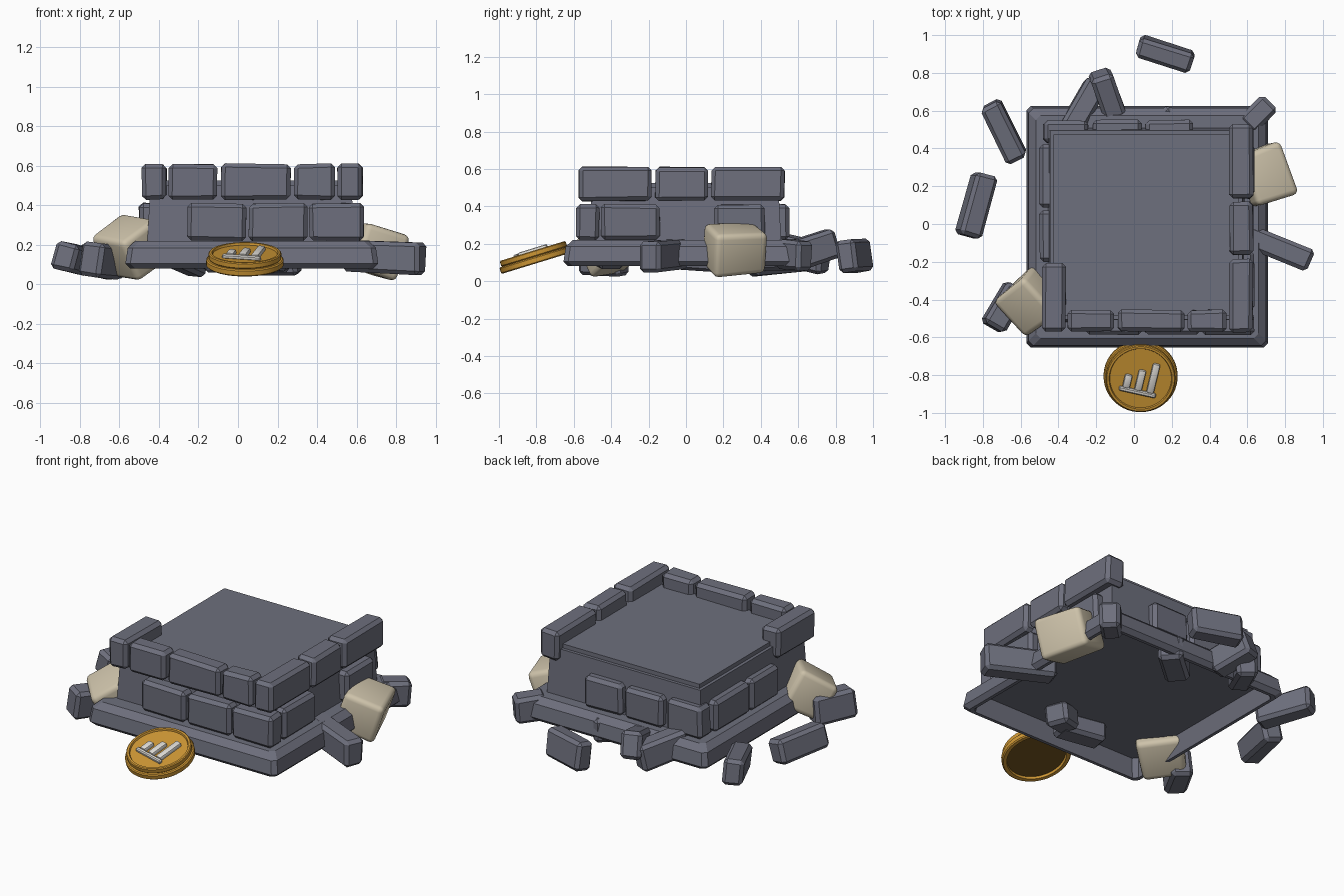
import bpy, bmesh, random
from math import radians, sin, cos, tau
from mathutils import Vector, Matrix, Euler

random.seed(4)
if "Cube" in bpy.data.objects:
    bpy.data.objects.remove(bpy.data.objects["Cube"])


def material(name, rgb):
    m = bpy.data.materials.new(name)
    m.use_nodes = True
    m.diffuse_color = (*rgb, 1)
    m.node_tree.nodes["Principled BSDF"].inputs["Base Color"].default_value = (*rgb, 1)
    return m


STONE = material("slate_stone", (0.155, 0.16, 0.205))
CREAM = material("cream_rock", (0.61, 0.54, 0.4))
GOLD = material("gold", (0.62, 0.31, 0.035))
BROWN = material("dark_brown", (0.15, 0.08, 0.012))
SILVER = material("silver", (0.72, 0.7, 0.66))


def finish(name, bm, mat, matrix=Matrix(), smooth=False):
    bmesh.ops.recalc_face_normals(bm, faces=bm.faces)
    mesh = bpy.data.meshes.new(name)
    bm.to_mesh(mesh)
    bm.free()
    mesh.materials.append(mat)
    ob = bpy.data.objects.new(name, mesh)
    ob.matrix_world = matrix
    bpy.context.collection.objects.link(ob)
    if smooth:
        bpy.ops.object.select_all(action='DESELECT')
        ob.select_set(True)
        bpy.context.view_layer.objects.active = ob
        bpy.ops.object.shade_smooth_by_angle(angle=radians(35))
    return ob


def block(name, centre, size, rot=(0, 0, 0), mat=STONE, bevel=0.02, jitter=0.004,
          segments=1, taper=1.0, parent=Matrix()):
    """Chamfered, slightly irregular box; rot in degrees."""
    bm = bmesh.new()
    bmesh.ops.create_cube(bm, size=1)
    for v in bm.verts:
        k = taper if v.co.z > 0 else 1
        v.co = Vector((v.co.x * size[0] * k, v.co.y * size[1] * k, v.co.z * size[2]))
        v.co += Vector([random.uniform(-jitter, jitter) for _ in range(3)])
    if bevel:
        bmesh.ops.bevel(bm, geom=bm.edges[:], offset=bevel, segments=segments,
                        profile=0.5, affect='EDGES')
    matrix = Matrix.Translation(centre) @ Euler([radians(a) for a in rot]).to_matrix().to_4x4()
    return finish(name, bm, mat, parent @ matrix, segments > 1)


# Foundation frame: profile (inset, height) swept round a square with cut corners
def frame(name, centre, half, profile, cut=0.025):
    bm = bmesh.new()
    loops = []
    for inset, z in profile:
        h = half - inset
        c = h - cut
        loops.append([bm.verts.new((x, y, z)) for x, y in (
            (-c, -h), (c, -h), (h, -c), (h, c), (c, h), (-c, h), (-h, c), (-h, -c))])
    for a, b in zip(loops, loops[1:] + loops[:1]):
        for i in range(len(a)):
            j = (i + 1) % len(a)
            bm.faces.new((a[i], a[j], b[j], b[i]))
    return finish(name, bm, STONE, Matrix.Translation(centre))


frame("foundation_frame", (0.07, -0.015, 0), 0.64,
      [(0, 0.105), (0.012, 0.185), (0.05, 0.22), (0.22, 0.22),
       (0.22, 0.19), (0.065, 0.19), (0.045, 0.08), (0.025, 0.08)])

# Solid core with a slightly inset top slab
block("core", (0.065, -0.005, 0.343), (1.05, 1.03, 0.314), bevel=0, jitter=0, taper=0.97)
block("top_slab", (0.065, -0.005, 0.51), (0.98, 0.96, 0.03), bevel=0, jitter=0)

# Wall bricks: spans along each wall, and the brick's two faces across it
UPPER, LOWER = (0.43, 0.61), (0.22, 0.41)
walls = [
    ("front_upper", "x", (-0.57, -0.455), UPPER,
     [(-0.35, -0.105), (-0.085, 0.265), (0.285, 0.49)]),
    ("right_upper", "y", (0.505, 0.63), UPPER,
     [(-0.575, -0.185), (-0.165, 0.115), (0.135, 0.525)]),
    ("left_upper", "y", (-0.485, -0.36), UPPER, [(-0.57, -0.21)]),
    ("front_lower", "x", (-0.585, -0.465), LOWER,
     [(-0.255, 0.04), (0.055, 0.35), (0.36, 0.635)]),
    ("right_lower", "y", (0.52, 0.635), LOWER, [(-0.455, -0.14), (0.15, 0.42)]),
    ("back_lower", "x", (0.43, 0.55), LOWER,
     [(-0.48, -0.24), (-0.22, 0.04), (0.06, 0.31)]),
    ("left_lower", "y", (-0.5, -0.39), LOWER, [(0.085, 0.42), (-0.2, 0.07)]),
]
for name, axis, across, height, spans in walls:
    for n, span in enumerate(spans, 1):
        xs, ys = (span, across) if axis == "x" else (across, span)
        box = (xs, ys, height)
        block(f"{name}_brick_{n}", [(a + b) / 2 for a, b in box], [b - a for a, b in box])

# Fallen bricks: centre, size, rotation
fallen = [
    ((0.165, 0.9, 0.135), (0.3, 0.11, 0.17), (9, 0, -18)),
    ((-0.69, 0.49, 0.115), (0.33, 0.115, 0.15), (4, 5, -64)),
    ((-0.835, 0.1, 0.13), (0.34, 0.12, 0.14), (14, 3, 75)),
    ((-0.27, 0.62, 0.145), (0.3, 0.12, 0.16), (4, 11, 60)),
    ((-0.14, 0.685, 0.17), (0.25, 0.12, 0.16), (0, 18, -70)),
    ((0.12, 0.49, 0.13), (0.28, 0.14, 0.15), (0, 0, 40)),
    ((0.655, 0.58, 0.14), (0.18, 0.12, 0.16), (0, 5, 45)),
    ((0.74, -0.12, 0.135), (0.42, 0.12, 0.16), (0, 2, -22)),
    ((-0.685, -0.44, 0.12), (0.25, 0.13, 0.17), (8, 4, 60)),
    ((0.17, -0.42, 0.14), (0.16, 0.14, 0.13), (0, 8, 20)),
    ((0, -0.47, 0.14), (0.28, 0.14, 0.12), (0, 0, -10)),
]
for n, (centre, size, rot) in enumerate(fallen, 1):
    block(f"fallen_brick_{n}", centre, size, rot)

# Pale boulders
block("right_boulder", (0.68, 0.262, 0.18), (0.23, 0.29, 0.23), (4, 18, 21),
      CREAM, 0.03, 0.012, 3)
block("left_boulder", (-0.545, -0.405, 0.185), (0.23, 0.26, 0.24), (5, -30, 40),
      CREAM, 0.03, 0.012, 3)

# Coin: lathed profile (radius, height) with a wide lower tier and a rimmed upper one
tilt = (Matrix.Translation((0.035, -0.81, 0.128)) @ Matrix.Rotation(radians(17), 4, 'X')
        @ Matrix.Rotation(radians(-13), 4, 'Z'))


def lathe(name, profile, mat, matrix, sides=48):
    bm = bmesh.new()
    rings = [[bm.verts.new((r * cos(tau * i / sides), r * sin(tau * i / sides), z))
              for i in range(sides)] for r, z in profile]
    for a, b in zip(rings, rings[1:]):
        for i in range(sides):
            j = (i + 1) % sides
            bm.faces.new((a[i], a[j], b[j], b[i]))
    bm.faces.new(rings[0])
    bm.faces.new(rings[-1])
    return finish(name, bm, mat, matrix, True)


coin = lathe("coin", [(0.166, -0.02), (0.17, -0.034), (0.19, -0.034), (0.196, -0.028),
                      (0.196, -0.004), (0.19, 0.002), (0.18, 0.003), (0.184, 0.008),
                      (0.184, 0.03), (0.179, 0.035), (0.167, 0.035), (0.163, 0.024)],
             GOLD, tilt)
coin.data.materials.append(BROWN)
for face in coin.data.polygons:
    if len(face.vertices) > 4 and face.center.z < 0:
        face.material_index = 1

# Raised bars on the coin
block("coin_base_bar", (0, -0.075, 0.032), (0.2, 0.024, 0.024), mat=SILVER,
      bevel=0.006, jitter=0, parent=tilt)
for n, (x, length) in enumerate(((-0.065, 0.075), (0, 0.115), (0.065, 0.165)), 1):
    block(f"coin_bar_{n}", (x, -0.065 + length / 2, 0.033), (0.04, length, 0.03),
          mat=SILVER, bevel=0.01, jitter=0, segments=2, parent=tilt)
